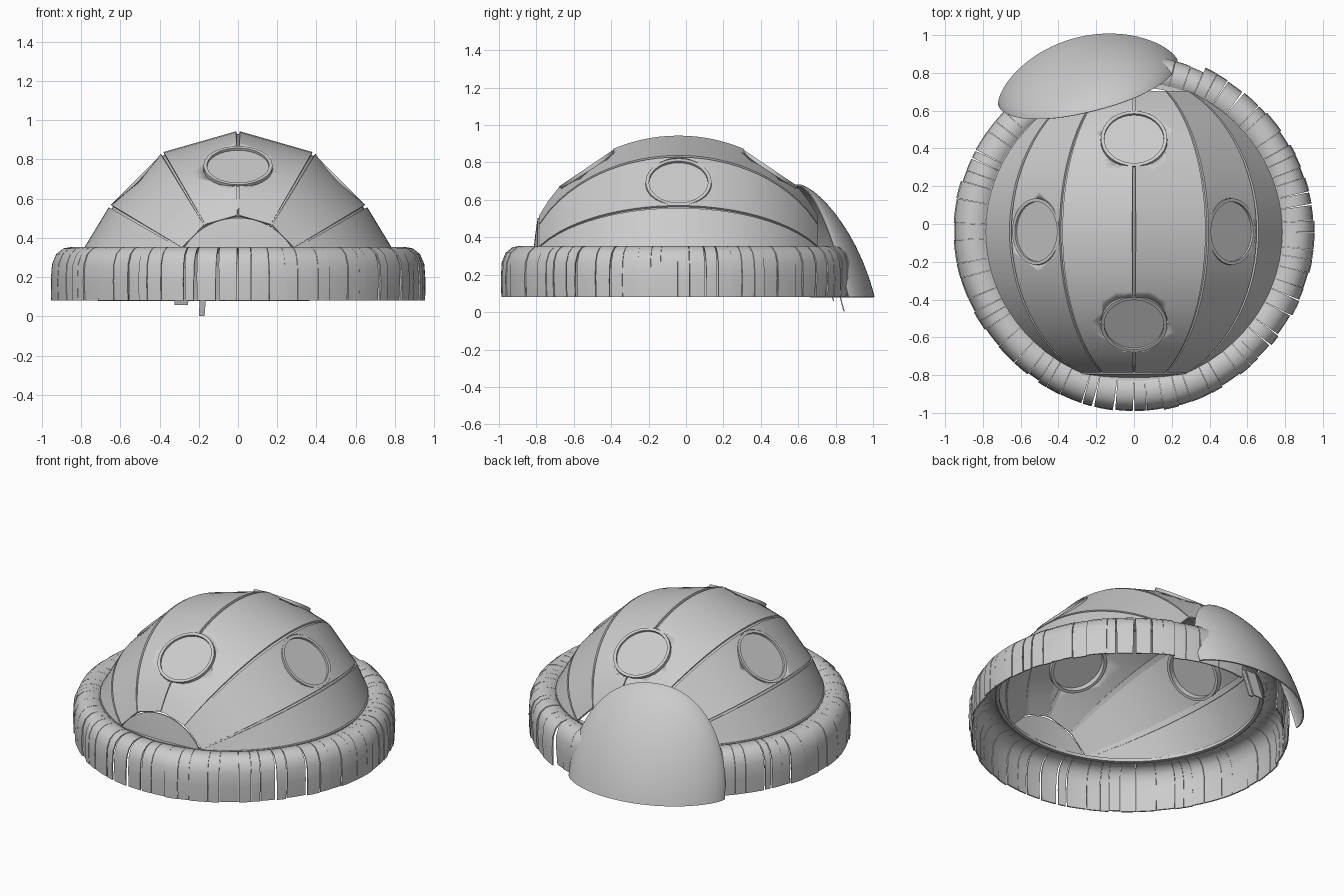
import bpy, bmesh, math, random
from math import sin, cos, radians, sqrt, pi
from mathutils import Vector

random.seed(4)
if "Cube" in bpy.data.objects:
    bpy.data.objects.remove(bpy.data.objects["Cube"])

grey = bpy.data.materials.new("plain grey")
grey.use_nodes = True
grey.diffuse_color = (0.6, 0.6, 0.6, 1)
grey.node_tree.nodes["Principled BSDF"].inputs["Base Color"].default_value = (0.6, 0.6, 0.6, 1)

CY = -0.04        # centre of the dome in y
AXIS_Z = 0.18     # height of the axis through both poles
BASE_Z = 0.35     # height where the dome meets the skirt
HALF = 0.74       # half length of the panels
POLE = 0.824      # half length if the panels met in a point


def finish(name, bm, thick=0.0, smooth=25):
    mesh = bpy.data.meshes.new(name)
    bm.to_mesh(mesh)
    bm.free()
    mesh.materials.append(grey)
    ob = bpy.data.objects.new(name, mesh)
    bpy.context.collection.objects.link(ob)
    bpy.ops.object.select_all(action="DESELECT")
    ob.select_set(True)
    bpy.context.view_layer.objects.active = ob
    if thick:
        mod = ob.modifiers.new("thickness", "SOLIDIFY")
        mod.thickness, mod.offset = thick, 0
        bpy.ops.object.modifier_apply(modifier=mod.name)
    bpy.ops.object.shade_smooth_by_angle(angle=radians(smooth))
    return ob


def add_grid(bm, rows):
    verts = [[bm.verts.new(p) for p in row] for row in rows]
    for r0, r1 in zip(verts, verts[1:]):
        for k in range(len(r0) - 1):
            bm.faces.new((r0[k], r0[k + 1], r1[k + 1], r1[k]))


def cut_below(bm, z):
    geom = bm.verts[:] + bm.edges[:] + bm.faces[:]
    bmesh.ops.bisect_plane(bm, geom=geom, plane_co=(0, 0, z), plane_no=(0, 0, 1),
                           clear_inner=True, dist=1e-5)


def gore(name, a, b, thick):
    """Strip between two cross-section points, shrinking toward both poles."""
    rows = []
    for i in range(29):
        d = HALF * (2 * i / 28 - 1)
        s = sqrt(1 - (d / POLE) ** 2)
        rows.append([(p.x * s, CY + d, AXIS_Z + p.y * s)
                     for p in (a.lerp(b, k / 4) for k in range(5))])
    bm = bmesh.new()
    add_grid(bm, rows)
    cut_below(bm, BASE_Z - 0.005)
    return finish(name, bm, thick)


# Dome panels and the recessed ribs behind their seams
section = [Vector(p) for p in ((0, 0.76), (0.385, 0.65), (0.65, 0.38), (0.88, 0))]
panels = []
for side, label in ((1, "left"), (-1, "right")):
    pts = [Vector((p.x * side, p.y)) for p in section]
    for n, (a, b) in enumerate(zip(pts, pts[1:])):
        u = (b - a).normalized() * 0.008
        panels.append(gore(f"{label}_dome_panel_{n + 1}", a + u, b - u, 0.012))
    for n in (0, 1, 2):
        if n == 0 and side < 0:
            continue
        p = pts[n] * 0.98
        t = Vector((p.y, -p.x)).normalized() * 0.018
        panels.append(gore(f"{label}_seam_rib_{n}", p - t, p + t, 0.008))


# Portholes: cut the panels, then set in a frame and a pane
def lathe(name, profile, place, n=32):
    bm = bmesh.new()
    rows = [[(r * cos(2 * pi * k / n), r * sin(2 * pi * k / n), z) for k in range(n + 1)]
            for r, z in profile]
    add_grid(bm, rows)
    bmesh.ops.remove_doubles(bm, verts=bm.verts, dist=1e-5)
    bmesh.ops.recalc_face_normals(bm, faces=bm.faces)
    ob = finish(name, bm)
    where, normal = place
    ob.location = where
    ob.rotation_euler = Vector(normal).to_track_quat("Z", "Y").to_euler()
    return ob


def disc_profile(r, lo, hi):
    return [(0, lo), (r, lo), (r, hi), (0, hi)]


ports = {
    "left": ((0.515, CY, 0.692), (1, 0, 1)),
    "right": ((-0.515, CY, 0.692), (-1, 0, 1)),
    "front": ((0, CY - 0.49, 0.765), (0, -0.56, 0.83)),
    "back": ((0, CY + 0.49, 0.765), (0, 0.56, 0.83)),
}
for label, place in ports.items():
    cutter = lathe("porthole_cutter", disc_profile(0.177, -0.12, 0.12), place)
    cutter.hide_render = True
    for panel in panels:
        mod = panel.modifiers.new("porthole", "BOOLEAN")
        mod.object, mod.operation, mod.solver = cutter, "DIFFERENCE", "EXACT"
        bpy.context.view_layer.objects.active = panel
        bpy.ops.object.modifier_apply(modifier=mod.name)
    bpy.data.objects.remove(cutter)
    lathe(label + "_porthole_frame",
          [(0.158, -0.05), (0.176, -0.05), (0.176, 0.006), (0.158, 0.006), (0.158, -0.05)], place)
    lathe(label + "_porthole_pane", disc_profile(0.159, -0.016, -0.008), place)

# Front end plate, a gently bulged half disc
bm = bmesh.new()
add_grid(bm, [[(r * 0.322 * cos(pi * k / 32), CY - HALF - 0.008 - 0.028 * (1 - r * r),
                AXIS_Z + r * 0.322 * sin(pi * k / 32)) for k in range(33)]
              for r in (0.01, 0.25, 0.5, 0.75, 1)])
cut_below(bm, BASE_Z - 0.005)
finish("front_end_plate", bm, 0.01)

# Skirt around the base: uneven bent plates, mostly touching, some with open slits
skirt = [(0.95, 0.08), (0.952, 0.18), (0.946, 0.265), (0.925, 0.315),
         (0.89, 0.343), (0.85, 0.35), (0.81, 0.345), (0.782, 0.325)]
bm = bmesh.new()
angle = -90.0
while angle < 269:
    width = min(random.uniform(3, 8), 270 - angle)
    if 270 - angle - width < 3:
        width = 270 - angle
    mid = angle + width / 2
    if not 97 < mid < 124:
        crushed = 0.025 if 68 < mid < 138 else 0
        shift = random.uniform(-0.008, 0.004) - crushed
        slit = random.choice((0, 0, 0, 0.1, 0.5))
        rows = []
        for k in range(4):
            row = []
            for n, (r, z) in enumerate(skirt):
                outer = 1 - n / (len(skirt) - 1)
                gap = 0.04 + slit * outer
                a = radians(angle + gap + (width - 2 * gap) * k / 3)
                rr = r + (shift - 0.018 * sin(2 * a) ** 2) * outer
                row.append((rr * cos(a), CY + rr * sin(a), z))
            rows.append(row)
        add_grid(bm, rows)
    angle += width
finish("skirt_plates", bm, 0.008, 35)

# Thin rim where the dome sits in the skirt
lathe("dome_rim", [(0.765, -0.012), (0.79, -0.012), (0.79, 0.008), (0.765, 0.008),
                   (0.765, -0.012)], ((0, CY, 0.335), (0, 0, 1)), 64)

# Detached end cover, a half dish leaning against the back
across = Vector((0.97, 0.245, 0))
outward = Vector((-0.245, 0.97, 0))
foot = Vector((-0.245, 0.75, 0.08))
rows = []
for i in range(17):
    r = max(sin(pi / 2 * i / 16), 0.004)
    row = []
    for k in range(33):
        a = pi * k / 32
        c = cos(a)
        side = math.copysign(abs(c) ** 0.9, c) * 0.485 * r
        up = max(sin(a), 0) * r
        bulge = 0.24 * max(1 - r * r, 0) ** 0.68
        row.append(foot + across * side + outward * (bulge - 0.155 * up)
                   + Vector((0, 0, 0.6 * up)))
    rows.append(row)
bm = bmesh.new()
add_grid(bm, rows)
finish("leaning_end_cover", bm, 0.008, 40)


# Loose straps hanging between the opening and the cover
def strap(name, width, path):
    bm = bmesh.new()
    add_grid(bm, [[(x - width / 2, y, z), (x + width / 2, y, z)] for x, y, z in path])
    finish(name, bm, 0.006)


strap("long_strap", 0.03, [(-0.17, 0.79, 0.2), (-0.18, 0.825, 0.08), (-0.185, 0.845, 0.003)])
strap("short_strap", 0.07, [(-0.28, 0.73, 0.25), (-0.285, 0.77, 0.12), (-0.29, 0.79, 0.058)])
